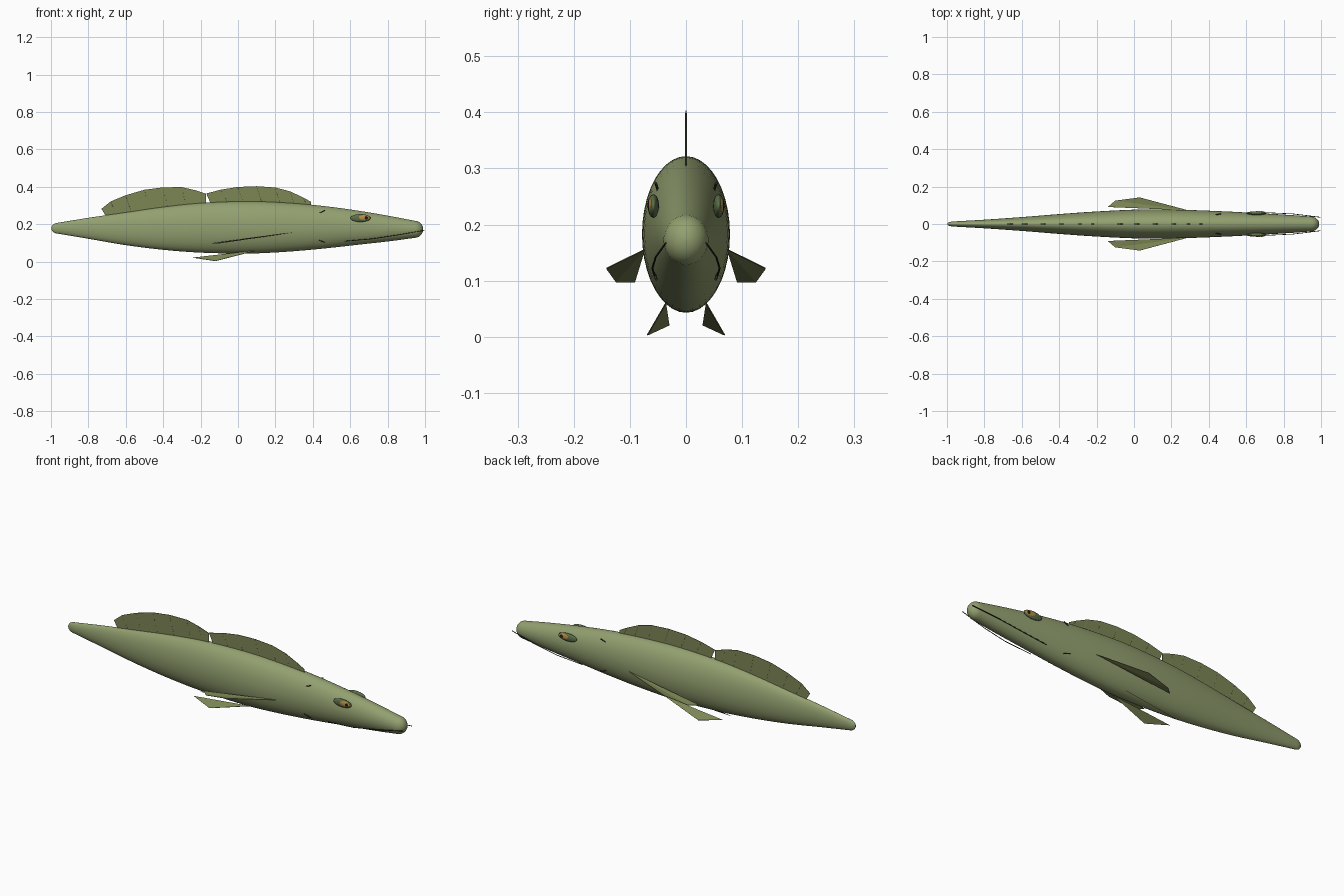
import bpy, bmesh, math
from mathutils import Vector

if "Cube" in bpy.data.objects:
    bpy.data.objects.remove(bpy.data.objects["Cube"])


def material(name, rgb):
    m = bpy.data.materials.new(name)
    m.diffuse_color = (*rgb, 1)
    m.use_nodes = True
    m.node_tree.nodes["Principled BSDF"].inputs["Base Color"].default_value = m.diffuse_color
    return m


SKIN = material("olive_skin", (0.29, 0.35, 0.16))
FIN = material("fin_olive", (0.20, 0.24, 0.09))
DARK = material("dark_line", (0.03, 0.035, 0.02))
RIM = material("eye_rim", (0.11, 0.16, 0.07))
GOLD = material("eye_gold", (0.50, 0.27, 0.06))
BLACK = material("eye_black", (0.01, 0.01, 0.01))


def mesh_object(name, verts, faces, mat, smooth=False):
    me = bpy.data.meshes.new(name)
    me.from_pydata(verts, [], faces)
    bm = bmesh.new()
    bm.from_mesh(me)
    bmesh.ops.recalc_face_normals(bm, faces=bm.faces)
    bm.to_mesh(me)
    bm.free()
    me.polygons.foreach_set("use_smooth", [smooth] * len(me.polygons))
    me.materials.append(mat)
    ob = bpy.data.objects.new(name, me)
    bpy.context.collection.objects.link(ob)
    return ob


def fin(name, pts, faces):
    ob = mesh_object(name, pts, faces, FIN)
    mod = ob.modifiers.new("thin", "SOLIDIFY")
    mod.thickness, mod.offset = 0.002, 0
    return ob


def line(name, paths, radius, mat=DARK):
    cu = bpy.data.curves.new(name, "CURVE")
    cu.dimensions = "3D"
    cu.bevel_depth, cu.bevel_resolution = radius, 1
    cu.use_fill_caps = True
    for pts in paths:
        sp = cu.splines.new("POLY")
        sp.points.add(len(pts) - 1)
        for p, co in zip(sp.points, pts):
            p.co = (*co, 1)
    cu.materials.append(mat)
    ob = bpy.data.objects.new(name, cu)
    bpy.context.collection.objects.link(ob)
    return ob


def ball(name, loc, scale, mat):
    bpy.ops.mesh.primitive_uv_sphere_add(segments=24, ring_count=16, location=loc)
    ob = bpy.context.object
    ob.name, ob.scale = name, scale
    ob.data.materials.append(mat)
    bpy.ops.object.shade_smooth()


# body stations: x, half width, top z, bottom z
ST = [(-0.96, 0.014, 0.208, 0.149), (-0.80, 0.023, 0.234, 0.122),
      (-0.60, 0.037, 0.263, 0.088), (-0.40, 0.053, 0.292, 0.063),
      (-0.20, 0.067, 0.313, 0.048), (0.05, 0.078, 0.322, 0.043),
      (0.25, 0.076, 0.315, 0.052), (0.45, 0.069, 0.298, 0.069),
      (0.65, 0.059, 0.271, 0.091), (0.82, 0.049, 0.242, 0.110),
      (0.945, 0.040, 0.218, 0.127)]


def station(x):
    i = max(0, min(len(ST) - 2, sum(s[0] <= x for s in ST) - 1))
    a, b = Vector(ST[i]), Vector(ST[i + 1])
    p, q = Vector(ST[max(i - 1, 0)]), Vector(ST[min(i + 2, len(ST) - 1)])
    h = b[0] - a[0]
    t = (x - a[0]) / h
    ma = (b - p) / (b[0] - p[0]) * h
    mb = (q - a) / (q[0] - a[0]) * h
    r = ((2*t**3 - 3*t*t + 1) * a + (t**3 - 2*t*t + t) * ma
         + (3*t*t - 2*t**3) * b + (t**3 - t*t) * mb)
    return r[1], r[2], r[3]


# body: elliptical loft with rounded ends
N, M = 40, 44
rings = []
x0, x1 = ST[0][0], ST[-1][0]
for ex, length in ((x0, -0.038), (x1, 0.045)):
    w, t, b = station(ex)
    cap = []
    for k in range(1, 7):
        a = math.radians(14.5 * k)
        c = math.cos(a)
        cap.append((ex + length * math.sin(a), w * c, (t + b) / 2, (t - b) / 2 * c))
    if length < 0:
        rings += cap[::-1]
        for k in range(M + 1):
            x = x0 + (x1 - x0) * k / M
            w, t, b = station(x)
            rings.append((x, w, (t + b) / 2, (t - b) / 2))
    else:
        rings += cap
verts, faces = [], []
for x, w, zc, h in rings:
    for j in range(N):
        a = 2 * math.pi * j / N
        verts.append((x, w * math.cos(a), zc + h * math.sin(a)))
for i in range(len(rings) - 1):
    for j in range(N):
        k = (j + 1) % N
        faces.append((i*N + j, i*N + k, (i + 1)*N + k, (i + 1)*N + j))
faces += [tuple(range(N)), tuple(range((len(rings) - 1)*N, len(rings)*N))]
mesh_object("body", verts, faces, SKIN, True)

# dorsal fins: upper edge (x, z), base follows the back
REAR = [(-0.73, 0.282), (-0.68, 0.322), (-0.60, 0.355), (-0.50, 0.384),
        (-0.40, 0.397), (-0.30, 0.398), (-0.23, 0.382), (-0.17, 0.362)]
FRONT = [(-0.17, 0.364), (-0.09, 0.385), (0.0, 0.399), (0.10, 0.403),
         (0.20, 0.396), (0.28, 0.375), (0.35, 0.342), (0.39, 0.320)]
for name, edge in (("rear_dorsal_fin", REAR), ("front_dorsal_fin", FRONT)):
    n = len(edge)
    base = []
    for i, (x, z) in enumerate(edge):
        bx = x + 0.025 * (1 - i / (n - 1))
        base.append((bx, 0, station(bx)[1] - 0.008))
    pts = base + [(x, 0, z) for x, z in edge]
    fin(name, pts, [(i, i + 1, n + i + 1, n + i) for i in range(n - 1)])
    # rays slant backward as they rise
    rays = [[(base[i][0] + 0.015, 0, base[i][2]), (edge[i][0], 0, edge[i][1] - 0.004)]
            for i in range(1, n - 1)]
    line(name + "_rays", rays, 0.0015, FIN)

# paired parts on both flanks
for s, side in ((-1, "right"), (1, "left")):
    fin("pectoral_fin_" + side,
        [(0.29, s*0.073, 0.156), (0.03, s*0.142, 0.122), (-0.10, s*0.125, 0.098),
         (-0.14, s*0.091, 0.098)], [(0, 1, 2), (0, 2, 3)])
    fin("pelvic_fin_" + side,
        [(0.10, s*0.036, 0.060), (-0.12, s*0.069, 0.003), (-0.24, s*0.030, 0.021)],
        [(0, 1, 2)])
    ball("eye_" + side, (0.655, s*0.058, 0.233), (0.054, 0.010, 0.021), RIM)
    ball("iris_" + side, (0.665, s*0.0625, 0.234), (0.038, 0.006, 0.015), GOLD)
    ball("pupil_" + side, (0.683, s*0.0655, 0.234), (0.012, 0.003, 0.009), BLACK)
    line("mouth_" + side,
         [[(0.998, s*0.036, 0.167), (0.85, s*0.054, 0.142),
           (0.72, s*0.060, 0.122), (0.57, s*0.056, 0.109)]], 0.0018)
    line("gill_marks_" + side,
         [[(0.43, s*0.049, 0.258), (0.465, s*0.054, 0.274)],
          [(0.43, s*0.057, 0.115), (0.465, s*0.053, 0.102)]], 0.0025)
